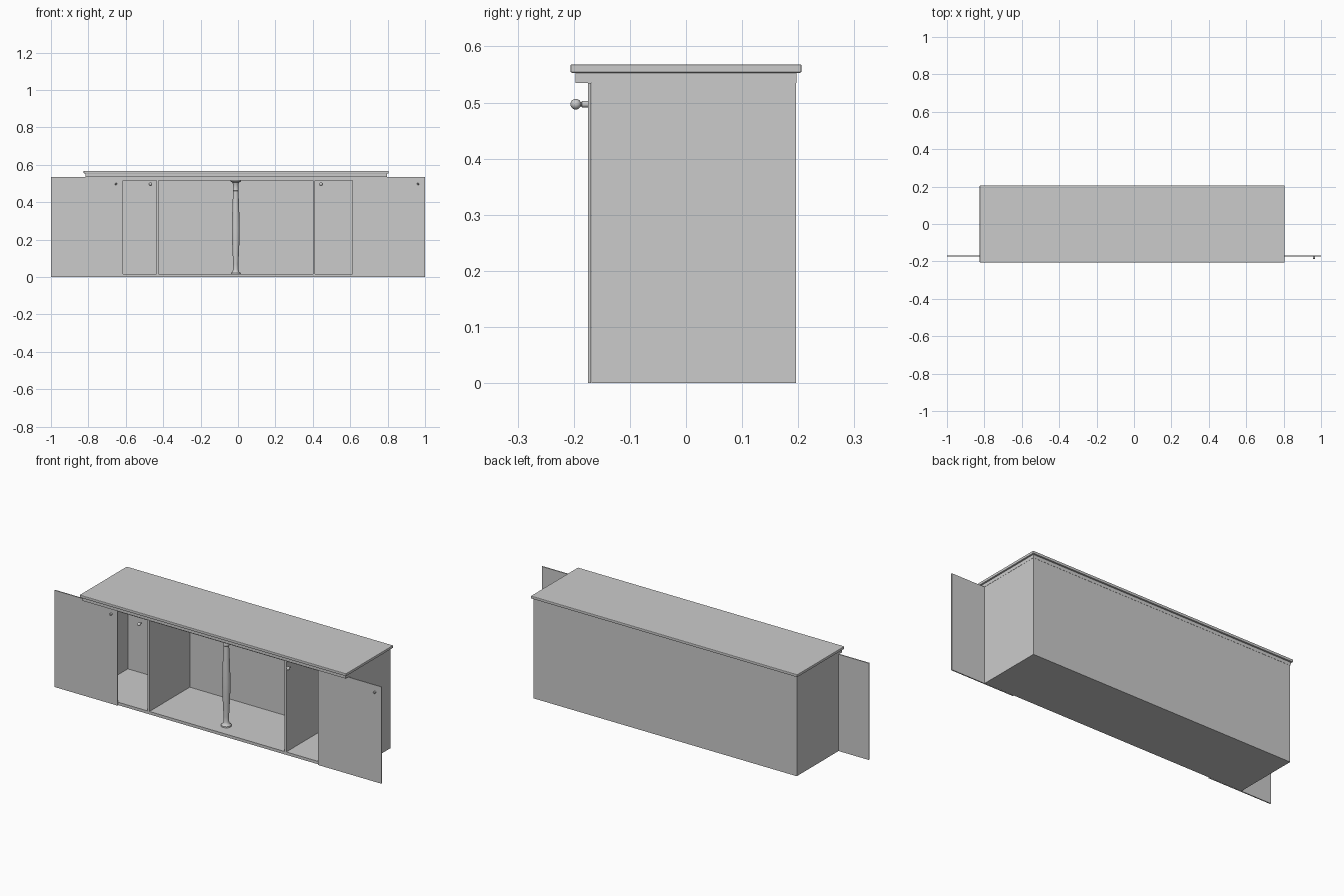
import bpy, bmesh, math
from mathutils import Matrix

cube = bpy.data.objects.get("Cube")
if cube:
    bpy.data.objects.remove(cube, do_unlink=True)

grey = bpy.data.materials.new("plain grey")
grey.use_nodes = True
COLOUR = (0.6, 0.6, 0.6, 1)
grey.diffuse_color = COLOUR
grey.node_tree.nodes["Principled BSDF"].inputs["Base Color"].default_value = COLOUR


def finish(name, bm):
    bmesh.ops.recalc_face_normals(bm, faces=bm.faces)
    mesh = bpy.data.meshes.new(name)
    bm.to_mesh(mesh)
    bm.free()
    mesh.materials.append(grey)
    obj = bpy.data.objects.new(name, mesh)
    bpy.context.collection.objects.link(obj)
    return obj


def smooth(obj):
    bpy.ops.object.select_all(action='DESELECT')
    obj.select_set(True)
    bpy.context.view_layer.objects.active = obj
    bpy.ops.object.shade_smooth_by_angle(angle=math.radians(35))


def box(name, x, y, z, bevel=0):
    bm = bmesh.new()
    bmesh.ops.create_cube(bm, size=1)
    for v in bm.verts:
        for i, (lo, hi) in enumerate((x, y, z)):
            v.co[i] = hi if v.co[i] > 0 else lo
    obj = finish(name, bm)
    if bevel:
        mod = obj.modifiers.new("rounded edge", 'BEVEL')
        mod.width, mod.segments = bevel, 2
    return obj


def lathe(name, profile, matrix, steps=20):
    # Spin a (radius, height) profile about z, then place it
    bm = bmesh.new()
    verts = [bm.verts.new((r, 0, h)) for r, h in profile]
    edges = [bm.edges.new(pair) for pair in zip(verts, verts[1:])]
    bmesh.ops.spin(bm, geom=verts + edges, cent=(0, 0, 0), axis=(0, 0, 1),
                   angle=2 * math.pi, steps=steps)
    bmesh.ops.remove_doubles(bm, verts=bm.verts, dist=0.00005)
    bmesh.ops.transform(bm, matrix=matrix, verts=bm.verts)
    smooth(finish(name, bm))


LEFT, RIGHT = -0.815, 0.795      # outer ends of the carcass
FRONT, BACK = -0.168, 0.196
FLOOR, CEILING, TOP = 0.016, 0.517, 0.535
T = 0.012                        # panel thickness

# Carcass: floor, ceiling, back and four uprights
box("floor_panel", (LEFT, RIGHT), (FRONT, BACK), (0, FLOOR))
box("ceiling_panel", (LEFT, RIGHT), (FRONT, BACK), (CEILING, TOP))
box("back_panel", (LEFT, RIGHT), (BACK - T, BACK), (FLOOR, CEILING))
uprights = {"right_end": LEFT, "right_divider": -0.436,
            "left_divider": 0.401, "left_end": RIGHT - T}
for name, x in uprights.items():
    box(name, (x, x + T), (FRONT, BACK - T), (FLOOR, CEILING))

# Top trim and slab
box("top_trim", (LEFT - 0.001, RIGHT + 0.001), (-0.197, 0.197), (TOP, 0.553))
box("top_slab", (-0.825, 0.805), (-0.206, 0.206), (0.553, 0.568), 0.003)

# Doors slid outward past the ends
box("right_door", (-1, -0.615), (-0.175, FRONT - 0.001), (0, TOP))
box("left_door", (0.612, 1), (-0.175, FRONT - 0.001), (0, TOP))

# Knobs: small pegs on the doors, ball knobs before the openings
peg = [(0, 0), (0.006, 0), (0.006, 0.010), (0.004, 0.012), (0, 0.012)]
ball = [(0, 0), (0.004, 0), (0.004, 0.014)]
ball += [(0.0095 * math.sin(a), 0.0215 - 0.0095 * math.cos(a))
         for a in (math.radians(d) for d in range(30, 181, 15))]
forward = Matrix.Rotation(math.pi / 2, 4, 'X')
for name, x, profile in (("right_door_knob", -0.652, peg),
                         ("left_door_knob", 0.962, peg),
                         ("right_ball_knob", -0.468, ball),
                         ("left_ball_knob", 0.444, ball)):
    lathe(name, profile, Matrix.Translation((x, -0.175, 0.497)) @ forward)

# Turned post in the middle opening
post = [(0, FLOOR), (0.027, FLOOR), (0.026, 0.022), (0.018, 0.028),
        (0.014, 0.04), (0.014, 0.07), (0.017, 0.13), (0.020, 0.20),
        (0.021, 0.26), (0.019, 0.34), (0.016, 0.42), (0.014, 0.46),
        (0.016, 0.463), (0.014, 0.468), (0.014, 0.496), (0.018, 0.506),
        (0.028, 0.511), (0.028, CEILING), (0, CEILING)]
lathe("middle_post", post, Matrix.Translation((-0.012, -0.085, 0)))
